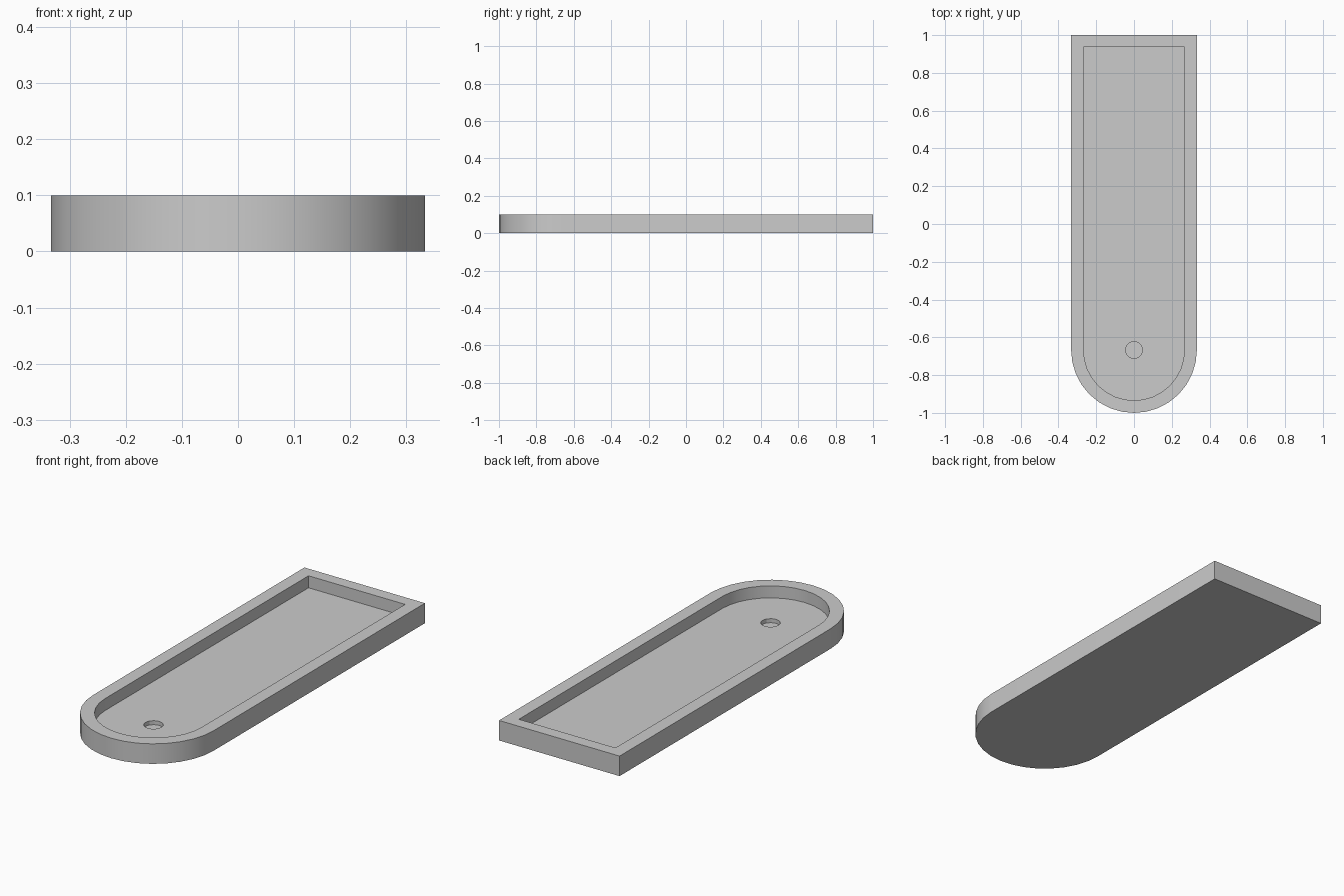
import bpy
import bmesh
from math import sin, cos, pi, radians

cube = bpy.data.objects.get("Cube")
if cube:
    bpy.data.objects.remove(cube, do_unlink=True)

ARC_Y = -0.667          # centre of the rounded front end
HEIGHT, FLOOR, HOLE_FLOOR = 0.1, 0.04, 0.02


def make_material(name, color):
    mat = bpy.data.materials.new(name)
    mat.use_nodes = True
    mat.diffuse_color = color
    mat.node_tree.nodes["Principled BSDF"].inputs["Base Color"].default_value = color
    return mat


def tray_outline(radius, back, steps=16):
    """Half circle at the front, square corners at the back."""
    arc = [pi + pi * i / steps for i in range(steps + 1)]
    points = [(radius * cos(a), ARC_Y + radius * sin(a)) for a in arc]
    return points + [(radius, back), (-radius, back)]


def circle(radius, sides=12):
    angles = [2 * pi * i / sides for i in range(sides)]
    return [(radius * cos(a), ARC_Y + radius * sin(a)) for a in angles]


bm = bmesh.new()


def ring(points, z):
    return [bm.verts.new((x, y, z)) for x, y in points]


def bridge(lower, upper):
    for i in range(len(lower)):
        j = (i + 1) % len(lower)
        bm.faces.new((lower[i], lower[j], upper[j], upper[i]))


# Outer wall, rim and inner wall
outer = tray_outline(0.333, 1.0)
inner = tray_outline(0.267, 0.938)
base = ring(outer, 0)
rim_outer = ring(outer, HEIGHT)
rim_inner = ring(inner, HEIGHT)
floor = ring(inner, FLOOR)
bridge(base, rim_outer)
bridge(rim_outer, rim_inner)
bridge(rim_inner, floor)
bm.faces.new(base[::-1])

# Shallow blind hole in the floor
hole_top = ring(circle(0.045), FLOOR)
hole_bottom = ring(circle(0.045), HOLE_FLOOR)
bridge(hole_top, hole_bottom)
bm.faces.new(hole_bottom)

# Recessed floor around the hole
edges = [e for e in bm.edges if e.is_boundary]
bmesh.ops.triangle_fill(bm, use_beauty=True, use_dissolve=False, edges=edges)
bmesh.ops.recalc_face_normals(bm, faces=bm.faces)

mesh = bpy.data.meshes.new("tray")
bm.to_mesh(mesh)
bm.free()
tray = bpy.data.objects.new("tray", mesh)
bpy.context.collection.objects.link(tray)
mesh.materials.append(make_material("light_grey", (0.6, 0.6, 0.6, 1)))

# Smooth curved walls, sharp rims
bpy.ops.object.select_all(action="DESELECT")
tray.select_set(True)
bpy.context.view_layer.objects.active = tray
bpy.ops.object.shade_smooth_by_angle(angle=radians(25))
